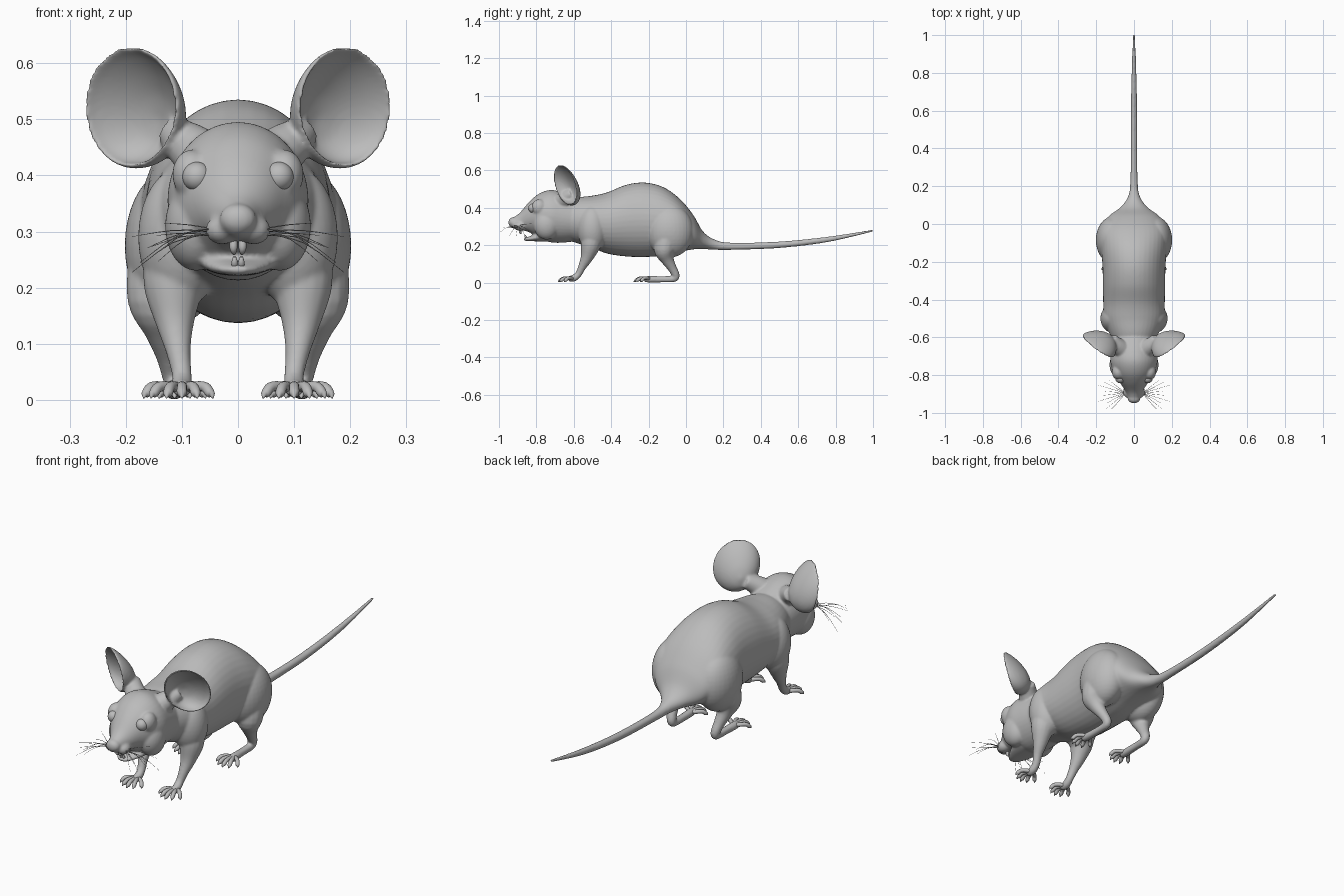
import bpy, bmesh, math
from mathutils import Vector, Matrix

cube = bpy.data.objects.get("Cube")
if cube:
    bpy.data.objects.remove(cube, do_unlink=True)

grey = bpy.data.materials.new("plain_grey")
grey.use_nodes = True
grey.diffuse_color = (0.5, 0.5, 0.5, 1)
grey.node_tree.nodes["Principled BSDF"].inputs["Base Color"].default_value = grey.diffuse_color

X, Y, Z = Vector((1, 0, 0)), Vector((0, 1, 0)), Vector((0, 0, 1))
SIDES = (1, -1)


def spline(rows, steps):
    """Catmull-Rom interpolation of rows of any length."""
    out = []
    for i in range(len(rows) - 1):
        a, b, c, d = (rows[min(max(i + k, 0), len(rows) - 1)] for k in (-1, 0, 1, 2))
        for s in range(steps):
            t = s / steps
            out.append([q + t / 2 * (r - p + t * (2 * p - 5 * q + 4 * r - e + t * (3 * (q - r) + e - p)))
                        for p, q, r, e in zip(a, b, c, d)])
    return out + [list(rows[-1])]


def loft(bm, sections, sides=24):
    """Closed skin over (centre, axis, axis) elliptical sections."""
    rings = []
    for c, u, v in sections:
        angles = [2 * math.pi * k / sides for k in range(sides)]
        rings.append([bm.verts.new(c + u * math.cos(a) + v * math.sin(a)) for a in angles])
    for a, b in zip(rings, rings[1:]):
        for k in range(sides):
            n = (k + 1) % sides
            bm.faces.new((a[k], a[n], b[n], b[k]))
    bm.faces.new(rings[0][::-1])
    bm.faces.new(rings[-1])


def trunk(bm, rows, steps=5):
    """Rows of (y, top, bottom, half width)."""
    loft(bm, [(Vector((0, y, (t + b) / 2)), X * w, Z * max((t - b) / 2, 0.002))
              for y, t, b, w in spline(rows, steps)], 40)


def tube(bm, points, side=1, steps=4, sides=16):
    """Rows of (x, y, z, radius)."""
    rows = spline(points, steps)
    pts = [Vector((x * side, y, z)) for x, y, z, r in rows]
    whole = (pts[-1] - pts[0]).normalized()
    ref = Z if abs(whole.x) > 0.7 else X
    sections = []
    for i, p in enumerate(pts):
        d = (pts[min(i + 1, len(pts) - 1)] - pts[max(i - 1, 0)]).normalized()
        u = d.cross(ref).normalized()
        sections.append((p, u * rows[i][3], d.cross(u) * rows[i][3]))
    loft(bm, sections, sides)


def blob(bm, centre, radii, side=1):
    x, y, z = centre
    m = Matrix.Translation((x * side, y, z)) @ Matrix.Diagonal((*radii, 1))
    bmesh.ops.create_uvsphere(bm, u_segments=32, v_segments=20, radius=1, matrix=m)


def finish(bm, name):
    bmesh.ops.recalc_face_normals(bm, faces=bm.faces[:])
    for f in bm.faces:
        f.smooth = True
    mesh = bpy.data.meshes.new(name)
    bm.to_mesh(mesh)
    bm.free()
    mesh.materials.append(grey)
    obj = bpy.data.objects.new(name, mesh)
    bpy.context.collection.objects.link(obj)
    return obj


# Skin: torso running into the tail
skin = bmesh.new()
trunk(skin, [(-.66, .43, .24, .09), (-.58, .455, .21, .13), (-.5, .465, .185, .16),
             (-.42, .483, .155, .163), (-.32, .523, .14, .165), (-.22, .535, .137, .167),
             (-.12, .51, .145, .175), (-.03, .445, .165, .175), (.04, .36, .178, .135),
             (.09, .275, .18, .07), (.15, .232, .176, .03), (.24, .214, .175, .019),
             (.5, .22, .185, .017), (.76, .246, .217, .014), (1, .284, .272, .006)], 6)

# Head and open lower jaw
trunk(skin, [(-.945, .33, .307, .015), (-.93, .345, .292, .028), (-.89, .372, .283, .042),
             (-.84, .43, .27, .075), (-.79, .473, .242, .107), (-.73, .495, .217, .125),
             (-.67, .485, .213, .122), (-.6, .455, .22, .115)])
trunk(skin, [(-.868, .238, .227, .015), (-.85, .243, .222, .033),
             (-.8, .262, .221, .06), (-.74, .3, .22, .08)])
blob(skin, (0, -.925, .322), (.033, .025, .028))

# Ear cup: (size, depth) from the inside, over the rim, to the back
ear_profile = [(.06, .056), (.4, .049), (.7, .032), (.9, .012), (.98, -.003), (1.02, -.002),
               (1.02, .008), (.9, .028), (.7, .047), (.4, .064), (.06, .072)]
for s in SIDES:
    across, up = Vector((.08 * s, .055, 0)), Vector((0, -.025, .105))
    back, root = Vector((-.57 * s, .82, 0)), Vector((-.3 * s, 0, -.4))
    loft(skin, [(Vector((.19 * s, -.645, .522)) + (back + root) * d, across * k, up * k)
                for k, d in spline(ear_profile, 3)], 40)
    tube(skin, [(.06, -.665, .43, .05), (.09, -.64, .455, .042), (.118, -.605, .478, .028)], s)
    # Cheek, whisker pad and brow
    blob(skin, (.075, -.745, .31), (.055, .07, .08), s)
    blob(skin, (.028, -.888, .303), (.03, .035, .026), s)
    blob(skin, (.083, -.785, .402), (.034, .04, .044), s)
    # Shoulder and front leg
    blob(skin, (.1, -.5, .29), (.078, .08, .125), s)
    tube(skin, [(.112, -.5, .26, .055), (.115, -.51, .2, .053), (.112, -.53, .135, .034),
                (.106, -.555, .085, .022), (.1, -.575, .045, .018), (.1, -.6, .024, .019),
                (.1, -.63, .02, .014)], s)
    # Haunch, hind leg and long foot
    blob(skin, (.112, -.085, .275), (.09, .125, .14), s)
    tube(skin, [(.135, -.1, .24, .062), (.14, -.115, .175, .057), (.132, -.1, .125, .036),
                (.122, -.075, .08, .025), (.114, -.055, .04, .021), (.112, -.065, .021, .018),
                (.112, -.13, .018, .017), (.114, -.2, .018, .018), (.115, -.225, .016, .012)], s)

body = finish(skin, "body")
remesh = body.modifiers.new("fuse", 'REMESH')
remesh.mode = 'VOXEL'
remesh.voxel_size = 0.005
remesh.use_smooth_shade = True
soften = body.modifiers.new("soften", 'SMOOTH')
soften.factor = 0.5
soften.iterations = 9

# Toes ending in claws, fanned out from each foot
toes = bmesh.new()
for s in SIDES:
    for fx, fy, reach, count in ((.1, -.6, .085, 5), (.113, -.19, .09, 5)):
        for k in range(count):
            f = 2 * k / (count - 1) - 1
            tip = reach * (1 - .4 * f * f)
            path = [(0, 0, .02, .009), (.45, .35, .024, .009), (.75, .65, .023, .009),
                    (.9, .85, .013, .009), (.97, .92, .01, .006), (1, 1, .003, .001)]
            tube(toes, [(fx + .055 * f * a, fy - tip * b, z, r) for a, b, z, r in path], s, 3, 12)
finish(toes, "toes")

# Eyes
eyes = bmesh.new()
for s in SIDES:
    blob(eyes, (.073, -.817, .398), (.026, .026, .026), s)
finish(eyes, "eyes")

# Upper and lower front teeth
teeth = bmesh.new()
for s in SIDES:
    tube(teeth, [(.008, -.885, .285, .007), (.008, -.887, .27, .007), (.007, -.88, .26, .003)], s, 3, 10)
    tube(teeth, [(.006, -.85, .235, .006), (.006, -.858, .245, .006), (.006, -.86, .255, .003)], s, 3, 10)
finish(teeth, "teeth")

# Whiskers swept out from the muzzle
whiskers = bmesh.new()
for s in SIDES:
    for k in range(9):
        a = math.radians(-38 + 11 * k)
        rise = .01 - .09 * ((k * 4) % 9) / 9
        length = .11 + .02 * (k % 3)
        x, y, z = .045, -.895, .305 - .004 * (k % 4)
        dx, dy = math.cos(a) * length, -math.sin(a) * length
        tube(whiskers, [(x, y, z, .0012), (x + dx / 2, y + dy / 2, z + rise * .3 + .004, .0009),
                        (x + dx, max(y + dy, -1), z + rise, .0004)], s, 3, 5)
finish(whiskers, "whiskers")
